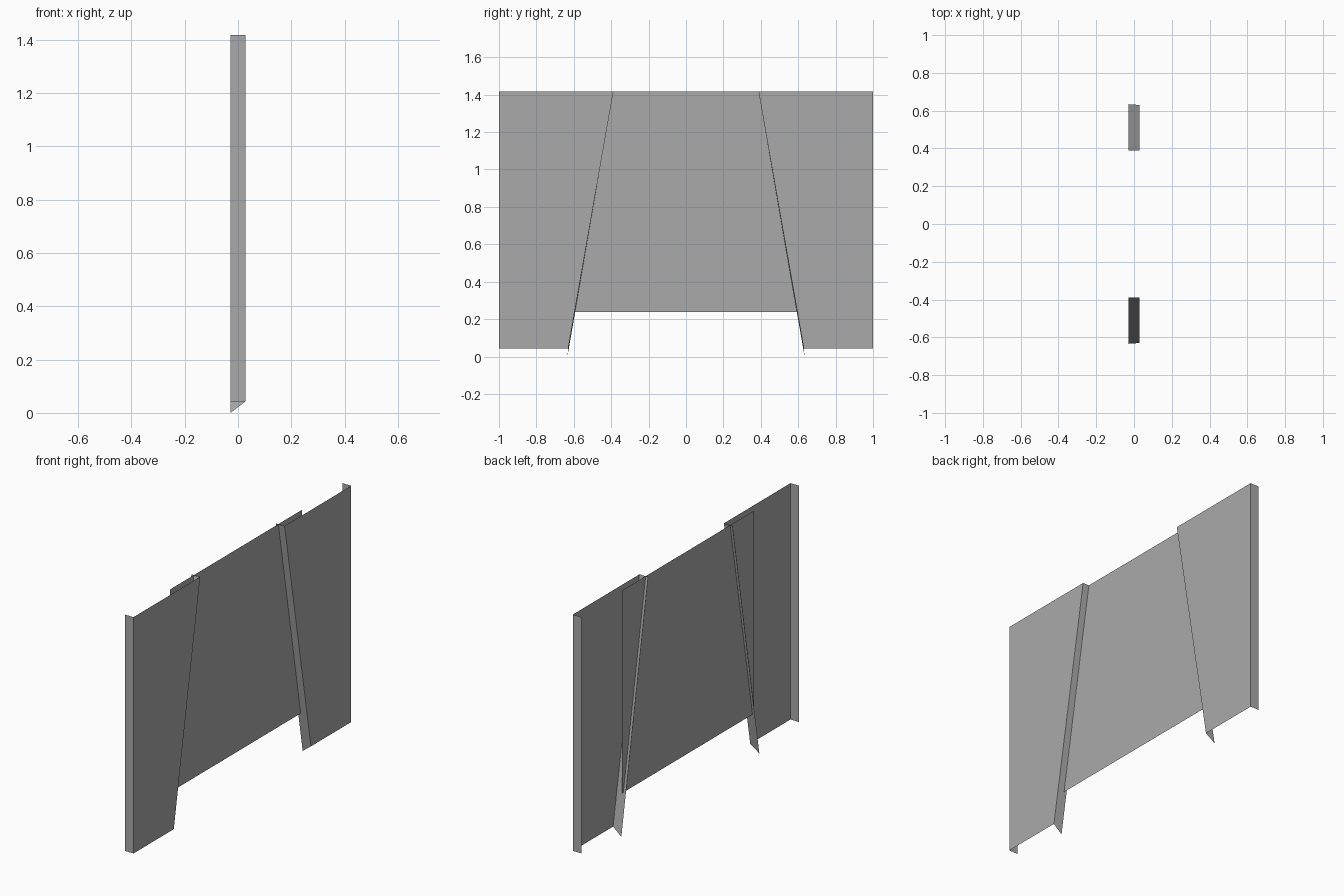
import bpy

cube = bpy.data.objects.get("Cube")
if cube:
    bpy.data.objects.remove(cube, do_unlink=True)

# Single painted metal colour
grey = bpy.data.materials.new("mid grey")
grey.use_nodes = True
colour = (0.4, 0.4, 0.4, 1)
grey.diffuse_color = colour
grey.node_tree.nodes["Principled BSDF"].inputs["Base Color"].default_value = colour

FACE, BACK, MID = 0.028, -0.028, -0.012   # sheet depths along x
TOP, BOTTOM = 1.417, 0.043


def sheet(name, points, faces):
    mesh = bpy.data.meshes.new(name)
    mesh.from_pydata(points, [], faces)
    mesh.materials.append(grey)
    obj = bpy.data.objects.new(name, mesh)
    bpy.context.collection.objects.link(obj)
    return obj


def side_panel(name, side):
    # Outline of the folded sheet: end lip, flat face, slanted inner lip
    low = [(BACK, 1, BOTTOM), (FACE, 1, BOTTOM), (FACE, 0.63, BOTTOM), (BACK, 0.634, 0)]
    high = [(BACK, 1, TOP), (FACE, 1, TOP), (FACE, 0.388, TOP), (BACK, 0.388, TOP)]
    points = [(x, y * side, z) for x, y, z in low + high]
    faces = [(i, i + 1, i + 5, i + 4) for i in range(3)]
    if side > 0:
        faces = [f[::-1] for f in faces]
    return sheet(name, points, faces)


side_panel("front_side_panel", -1)
side_panel("back_side_panel", 1)

# Rectangular centre sheet set between the slanted lips
sheet("centre_panel",
      [(MID, -0.606, 0.238), (MID, 0.606, 0.238), (MID, 0.606, TOP), (MID, -0.606, TOP)],
      [(0, 1, 2, 3)])
